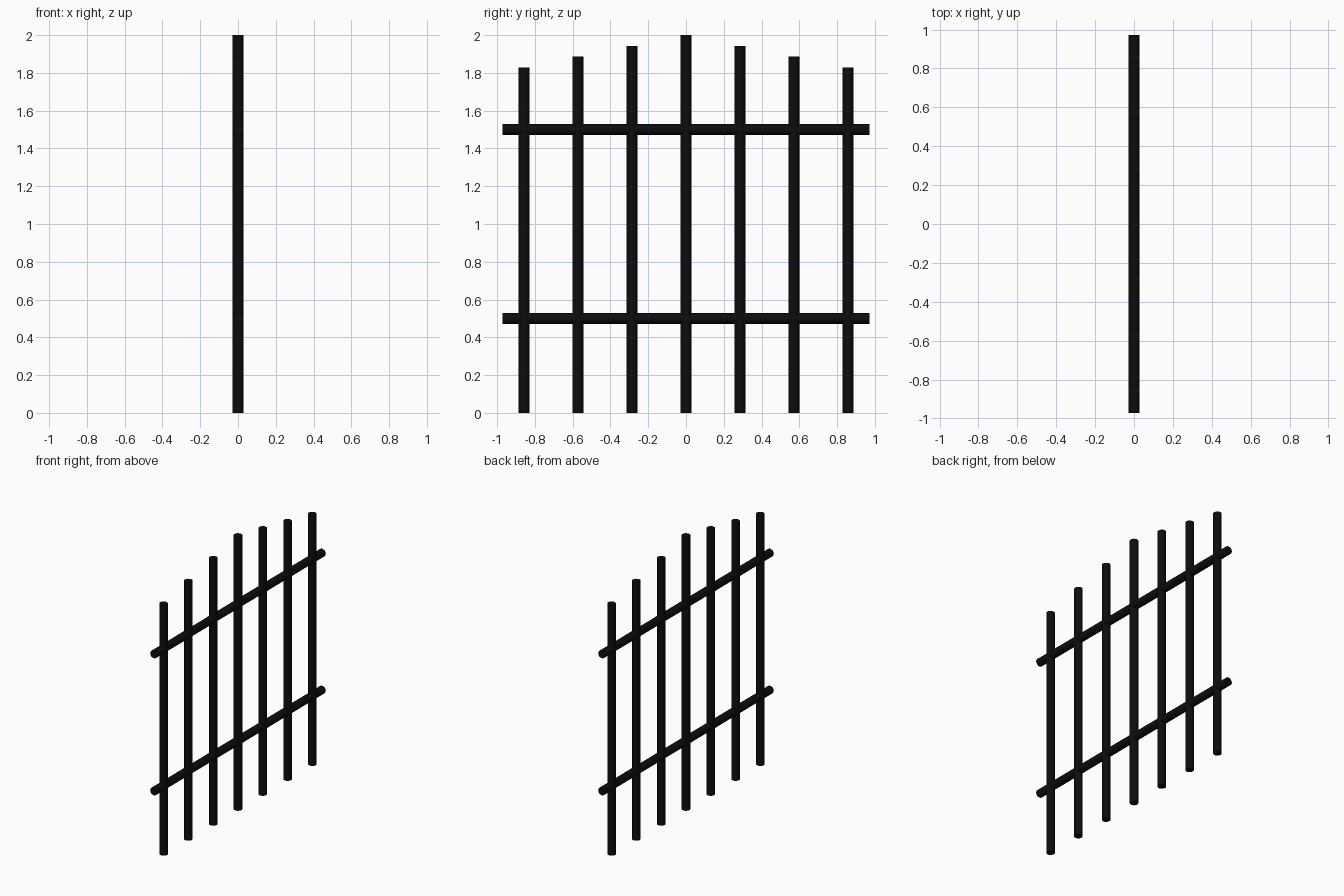
import bpy
from math import pi

if "Cube" in bpy.data.objects:
    bpy.data.objects.remove(bpy.data.objects["Cube"])

R = 0.0286       # bar radius
STEP = 0.2857    # spacing of uprights

mat = bpy.data.materials.new("black_iron")
mat.diffuse_color = (0.004, 0.004, 0.004, 1)
mat.use_nodes = True
mat.node_tree.nodes["Principled BSDF"].inputs["Base Color"].default_value = mat.diffuse_color


def bar(name, loc, length, rot=(0, 0, 0)):
    bpy.ops.mesh.primitive_cylinder_add(vertices=16, radius=R, depth=length,
                                        location=loc, rotation=rot)
    ob = bpy.context.object
    ob.name = name
    ob.data.materials.append(mat)
    bpy.ops.object.shade_smooth_by_angle()


# Uprights, tallest in the middle
for i in range(-3, 4):
    h = 2 - 0.0571 * abs(i)
    bar(f"upright_bar_{i + 4}", (0, i * STEP, h / 2), h)

# Horizontal rails running through the uprights
for name, z in (("lower_rail", 0.5), ("upper_rail", 1.5)):
    bar(name, (0, 0, z), 1.943, (pi / 2, 0, 0))
